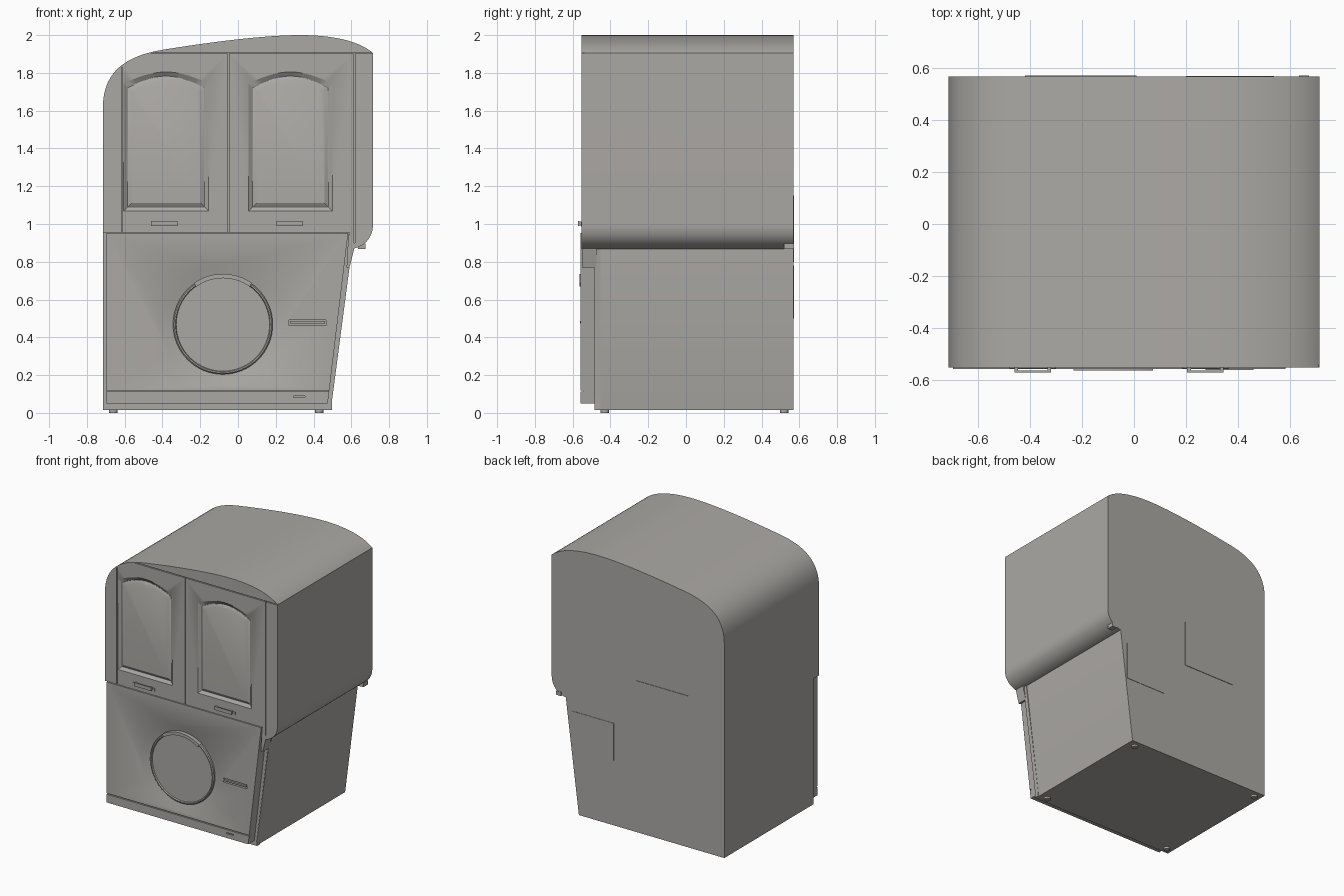
import bpy, bmesh, math
from mathutils import Vector

if "Cube" in bpy.data.objects:
    bpy.data.objects.remove(bpy.data.objects["Cube"])

grey = bpy.data.materials.new("warm_grey")
grey.diffuse_color = (0.41, 0.395, 0.375, 1)
grey.use_nodes = True
grey.node_tree.nodes["Principled BSDF"].inputs["Base Color"].default_value = grey.diffuse_color


def loft(name, loops):
    """Closed solid through loops of equal point count, capped at both ends."""
    bm = bmesh.new()
    rings = [[bm.verts.new(p) for p in loop] for loop in loops]
    n = len(rings[0])
    for a, b in zip(rings, rings[1:]):
        for i in range(n):
            j = (i + 1) % n
            bm.faces.new((a[i], a[j], b[j], b[i]))
    bm.faces.new(rings[0])
    bm.faces.new(rings[-1])
    bmesh.ops.recalc_face_normals(bm, faces=bm.faces)
    me = bpy.data.meshes.new(name)
    bm.to_mesh(me)
    bm.free()
    me.materials.append(grey)
    ob = bpy.data.objects.new(name, me)
    bpy.context.collection.objects.link(ob)
    return ob


def prism(name, pts, y0, y1):
    return loft(name, [[(x, y, z) for x, z in pts] for y in (y0, y1)])


def box(name, x0, x1, y0, y1, z0, z1):
    return prism(name, [(x0, z0), (x1, z0), (x1, z1), (x0, z1)], y0, y1)


def cut(ob, cutter):
    m = ob.modifiers.new("cut", 'BOOLEAN')
    m.operation, m.solver, m.object = 'DIFFERENCE', 'EXACT', cutter
    bpy.context.view_layer.objects.active = ob
    bpy.ops.object.modifier_apply(modifier=m.name)
    bpy.data.objects.remove(cutter, do_unlink=True)


def bezier(a, b, c, d, n=14):
    a, b, c, d = map(Vector, (a, b, c, d))
    return [tuple(a*(1-t)**3 + b*3*t*(1-t)**2 + c*3*t*t*(1-t) + d*t**3)
            for t in (i / n for i in range(n + 1))]


def circle(cx, cz, r, y, n=64):
    return [(cx + r*math.cos(2*math.pi*i/n), y, cz + r*math.sin(2*math.pi*i/n)) for i in range(n)]


def arch(x0, x1, z0, z1, inset, y, n=16):
    """Panel outline with a gently arched top."""
    x0, x1, z0, z1 = x0 + inset, x1 - inset, z0 + inset, z1 - inset
    pts = [(x0, y, z0), (x1, y, z0)]
    for i in range(n + 1):
        u = i / n
        pts.append((x1 + (x0 - x1)*u, y, z1 - 0.06 + 0.06*math.sin(math.pi*u)))
    return pts


BACK, FRONT, STEP, PANEL = 0.568, -0.553, -0.485, -0.558

# upper body with the curved roof and rounded side bulge
roof = (bezier((-0.715, 1.62), (-0.715, 1.80), (-0.60, 1.89), (-0.40, 1.922))
        + bezier((-0.40, 1.922), (-0.20, 1.955), (0.12, 2.0), (0.33, 2.0))[1:]
        + bezier((0.33, 2.0), (0.50, 2.0), (0.64, 1.97), (0.715, 1.905))[1:])
bulge = bezier((0.715, 1.0), (0.715, 0.92), (0.66, 0.875), (0.598, 0.867))
upper = prism("upper_body", roof + bulge + [(0.59, 0.955), (-0.715, 0.955)], FRONT, BACK)

# seams around the cupboard doors
for x, top in ((-0.615, 1.83), (-0.05, 1.905), (0.617, 1.905)):
    cut(upper, box("seam_cutter", x - 0.003, x + 0.003, -0.6, FRONT + 0.012, 0.9, top))
cut(upper, box("seam_cutter", -0.46, 0.8, -0.6, FRONT + 0.012, 1.902, 1.908))

# arched door panels and pull handles
for side, x0, x1, hx in (("left", -0.607, -0.155, -0.39), ("right", 0.055, 0.50, 0.275)):
    dims = (x0, x1, 1.068, 1.805)
    cut(upper, loft("recess_cutter", [arch(*dims, 0, -0.6), arch(*dims, 0, FRONT),
                                      arch(*dims, 0.022, FRONT + 0.016)]))
    loft(side + "_door_panel", [arch(*dims, 0.024, FRONT + 0.02),
                                arch(*dims, 0.024, FRONT + 0.015),
                                arch(*dims, 0.043, FRONT + 0.004)])
    box(side + "_handle_plate", hx - 0.09, hx + 0.09, FRONT - 0.004, FRONT + 0.01, 0.988, 1.008)
    box(side + "_handle_bar", hx - 0.07, hx + 0.07, -0.572, -0.565, 0.99, 1.016)
    for s in (-1, 1):
        box(side + "_handle_post", hx + s*0.063 - 0.007, hx + s*0.063 + 0.007,
            -0.566, FRONT + 0.005, 0.992, 1.014)

# lower body with the slanted right side, and the flange on its front edge
prism("lower_body", [(-0.715, 0.015), (0.49, 0.015), (0.598, 0.867), (0.59, 0.955),
                     (-0.715, 0.955)], STEP, BACK)
prism("front_flange", [(0.40, 0.015), (0.497, 0.015), (0.497, 0.06), (0.603, 0.867),
                       (0.5, 0.867)], STEP + 0.002, -0.452)

# lower front panel with seam, dished opening and slots
panel = prism("lower_front_panel", [(-0.697, 0.05), (0.475, 0.05), (0.583, 0.952),
                                    (-0.697, 0.952)], PANEL, STEP + 0.003)
cut(panel, box("seam_cutter", -0.8, 0.8, -0.6, PANEL + 0.012, 0.112, 0.119))
CX, CZ = -0.08, 0.468
cut(panel, loft("dish_cutter", [circle(CX, CZ, 0.322, -0.6), circle(CX, CZ, 0.322, PANEL),
                                circle(CX, CZ, 0.272, PANEL + 0.025)]))
cut(panel, box("slot_cutter", 0.27, 0.465, -0.6, PANEL + 0.03, 0.462, 0.492))
cut(panel, box("slot_cutter", 0.295, 0.355, -0.6, PANEL + 0.01, 0.082, 0.090))
box("drawer_grip", 0.275, 0.46, PANEL - 0.004, PANEL + 0.035, 0.474, 0.486)

# round hatch with rim, and its curved grip
loft("round_hatch", [circle(CX, CZ, r, y) for r, y in (
    (0.264, -0.528), (0.264, -0.548), (0.258, -0.554), (0.251, -0.554), (0.247, -0.545))])
angles = [math.radians(55 + 70*i/16) for i in range(17)]
grip = ([(CX + 0.268*math.cos(a), CZ + 0.268*math.sin(a)) for a in angles]
        + [(CX + 0.245*math.cos(a), CZ + 0.245*math.sin(a)) for a in reversed(angles)])
prism("hatch_grip", grip, -0.564, -0.535)

# bracket under the upper body and hinge stub at the back
prism("front_bracket", [(0.575, 0.77), (0.59, 0.77), (0.618, 0.88), (0.585, 0.95)],
      FRONT + 0.002, STEP + 0.01)
box("hinge_stub", 0.635, 0.675, 0.52, 0.572, 0.868, 0.898)

# thin access plates on the back
box("back_access_plate", -0.42, 0.01, BACK - 0.005, BACK + 0.004, 0.80, 1.15)
box("back_side_plate", 0.20, 0.54, BACK - 0.005, BACK + 0.003, 0.50, 0.78)

# small feet
for x in (-0.66, 0.43):
    for y in (-0.43, 0.52):
        bpy.ops.mesh.primitive_cylinder_add(vertices=20, radius=0.022, depth=0.02,
                                            location=(x, y, 0.01))
        bpy.context.object.name = "foot"
        bpy.context.object.data.materials.append(grey)

# smooth shading with sharp edges kept
for ob in list(bpy.context.scene.objects):
    bpy.ops.object.select_all(action='DESELECT')
    ob.select_set(True)
    bpy.context.view_layer.objects.active = ob
    bpy.ops.object.shade_smooth_by_angle(angle=math.radians(30))
